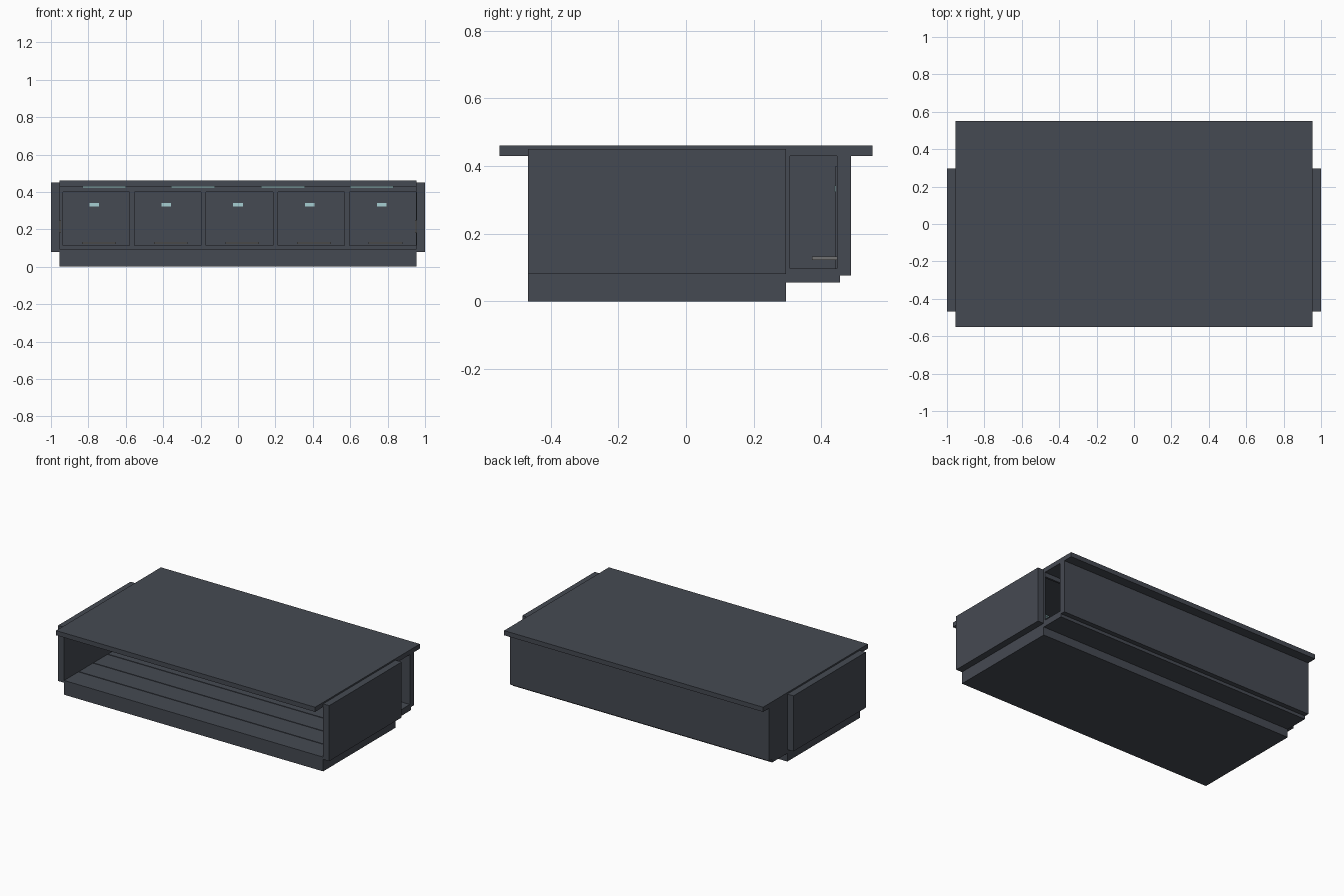
import bpy
import bmesh

if "Cube" in bpy.data.objects:
    bpy.data.objects.remove(bpy.data.objects["Cube"])


def material(name, rgb):
    m = bpy.data.materials.new(name)
    m.diffuse_color = (*rgb, 1)
    m.use_nodes = True
    m.node_tree.nodes["Principled BSDF"].inputs["Base Color"].default_value = m.diffuse_color
    return m


slate = material("slate", (0.060, 0.068, 0.085))
pale_blue = material("pale_blue", (0.38, 0.62, 0.65))
grey = material("grey", (0.17, 0.17, 0.17))


def boxes(name, spans, mat=slate):
    """One object made of boxes given as (x0, x1, y0, y1, z0, z1)."""
    bm = bmesh.new()
    for x0, x1, y0, y1, z0, z1 in spans:
        verts = bmesh.ops.create_cube(bm, size=1)["verts"]
        for v in verts:
            v.co = (x1 if v.co.x > 0 else x0,
                    y1 if v.co.y > 0 else y0,
                    z1 if v.co.z > 0 else z0)
    mesh = bpy.data.meshes.new(name)
    bm.to_mesh(mesh)
    bm.free()
    mesh.materials.append(mat)
    ob = bpy.data.objects.new(name, mesh)
    bpy.context.collection.objects.link(ob)
    return ob


W = 0.955           # half width of the hall
FRONT, MID = -0.467, 0.296
BAYS = [i * 0.383 + 0.008 for i in range(-2, 3)]

# Shell: plinth, roof, side slabs, back wall and passage
boxes("plinth", [(-W, W, FRONT, MID, 0, 0.08)])
boxes("roof", [(-W, W, -0.552, 0.552, 0.429, 0.46)])
boxes("side_walls", [(s * W - 0.0225 + s * 0.0225, s * W + 0.0225 + s * 0.0225,
                      FRONT, MID, 0.08, 0.45) for s in (-1, 1)])
boxes("passage_floor", [(-W, W, MID, 0.456, 0.055, 0.097)])
boxes("back_wall", [(-W, W, 0.446, 0.488, 0.076, 0.429)])
boxes("passage_end_wall", [(-W, -W + 0.02, MID, 0.446, 0.097, 0.429)])

# Hall floor in long strips with narrow joints
n = 5
step = (MID - FRONT) / n
boxes("floor_strips", [(-W, W, FRONT + i * step + (0.003 if i else 0),
                        FRONT + (i + 1) * step - (0.003 if i < n - 1 else 0),
                        0.08, 0.095) for i in range(n)])

# Thin dividing wall with five wide openings
posts = [(-W, BAYS[0] - 0.178)]
posts += [(a + 0.178, b - 0.178) for a, b in zip(BAYS, BAYS[1:])]
posts += [(BAYS[-1] + 0.178, W)]
y0, y1 = 0.294, 0.307
boxes("dividing_wall", [(-W, W, y0, y1, 0.095, 0.113), (-W, W, y0, y1, 0.40, 0.429)]
      + [(a, b, y0, y1, 0.113, 0.40) for a, b in posts])

# Door panels on the back wall, with small signs
boxes("back_panels", [(c - 0.084, c + 0.084, 0.442, 0.447, 0.097, 0.40)
                      for c in (-0.715, -0.44, 0, 0.44, 0.715)])
boxes("signs", [(c - 0.026, c + 0.026, 0.439, 0.443, 0.323, 0.342)
                for c in (-0.768, -0.384, 0, 0.384, 0.768)], pale_blue)

# Low shelves in the passage
boxes("low_shelves", [(c + 0.015 - 0.09, c + 0.015 + 0.09, 0.373, 0.446, 0.122, 0.132)
                      for c in BAYS], grey)

# Ceiling lights and side wall screens
boxes("ceiling_lights", [(c - 0.117, c + 0.117, -0.12, -0.08, 0.422, 0.430)
                         for c in (-0.715, -0.24, 0.24, 0.715)], pale_blue)
boxes("side_screens", [(min(s * 0.947, s * W), max(s * 0.947, s * W), -0.10, 0.10, 0.18, 0.25)
                       for s in (-1, 1)], grey)
